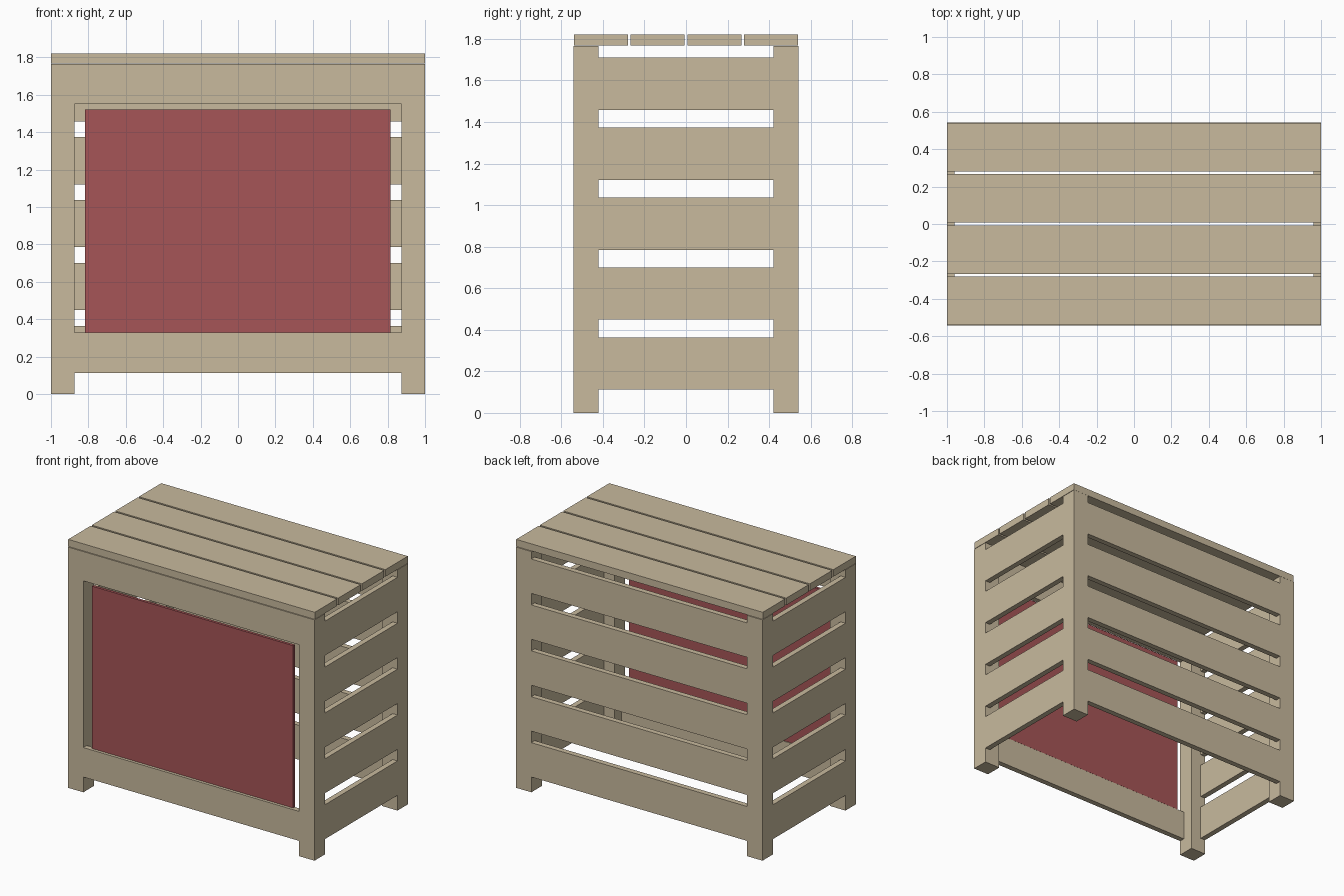
import bpy

if "Cube" in bpy.data.objects:
    bpy.data.objects.remove(bpy.data.objects["Cube"])


def material(name, color):
    mat = bpy.data.materials.new(name)
    mat.diffuse_color = color
    mat.use_nodes = True
    mat.node_tree.nodes["Principled BSDF"].inputs["Base Color"].default_value = mat.diffuse_color
    return mat


WOOD = material("pale_wood", (0.58, 0.49, 0.34, 1))
RED = material("red_panel", (0.38, 0.09, 0.095, 1))


def box(name, x, y, z, mat=WOOD):
    """Box from (min, max) ranges on each axis."""
    bpy.ops.mesh.primitive_cube_add(size=1, location=[(a + b) / 2 for a, b in (x, y, z)])
    ob = bpy.context.object
    ob.name = name
    ob.scale = [b - a for a, b in (x, y, z)]
    bpy.ops.object.transform_apply(location=False, rotation=False, scale=True)
    ob.data.materials.append(mat)
    return ob


W, D = 1.0, 0.542          # half width and half depth
PW, PD = 0.125, 0.122      # post section
T = 0.04                   # slat thickness
XI, YI = W - PW, D - PD    # inner faces of the posts


def side_range(s, inner, outer):
    return (inner, outer) if s > 0 else (-outer, -inner)


# Corner posts
for sx, xn in ((-1, "left"), (1, "right")):
    for sy, yn in ((-1, "front"), (1, "back")):
        box(f"{yn}_{xn}_post", side_range(sx, XI, W), side_range(sy, YI, D), (0, 1.765))

# Five slats on each side and on the back
for i in range(5):
    z0 = 0.112 + i * 0.3365
    z = (z0, z0 + 0.252)
    box(f"left_slat_{i + 1}", (-W, -W + T), (-YI, YI), z)
    box(f"right_slat_{i + 1}", (W - T, W), (-YI, YI), z)
    box(f"back_slat_{i + 1}", (-XI, XI), (D - T, D), z)

# Front rails
box("front_bottom_rail", (-XI, XI), (-D, -D + T), (0.112, 0.328))
box("front_top_rail", (-XI, XI), (-D, -D + T), (1.55, 1.765))

# Front door panel
box("door_panel", (-0.817, 0.815), (-D + 0.018, -D + 0.038), (0.33, 1.52), RED)

# Top boards
for i in range(4):
    y0 = -0.539 + i * 0.273
    box(f"top_board_{i + 1}", (-W, W), (y0, y0 + 0.259), (1.768, 1.82))
